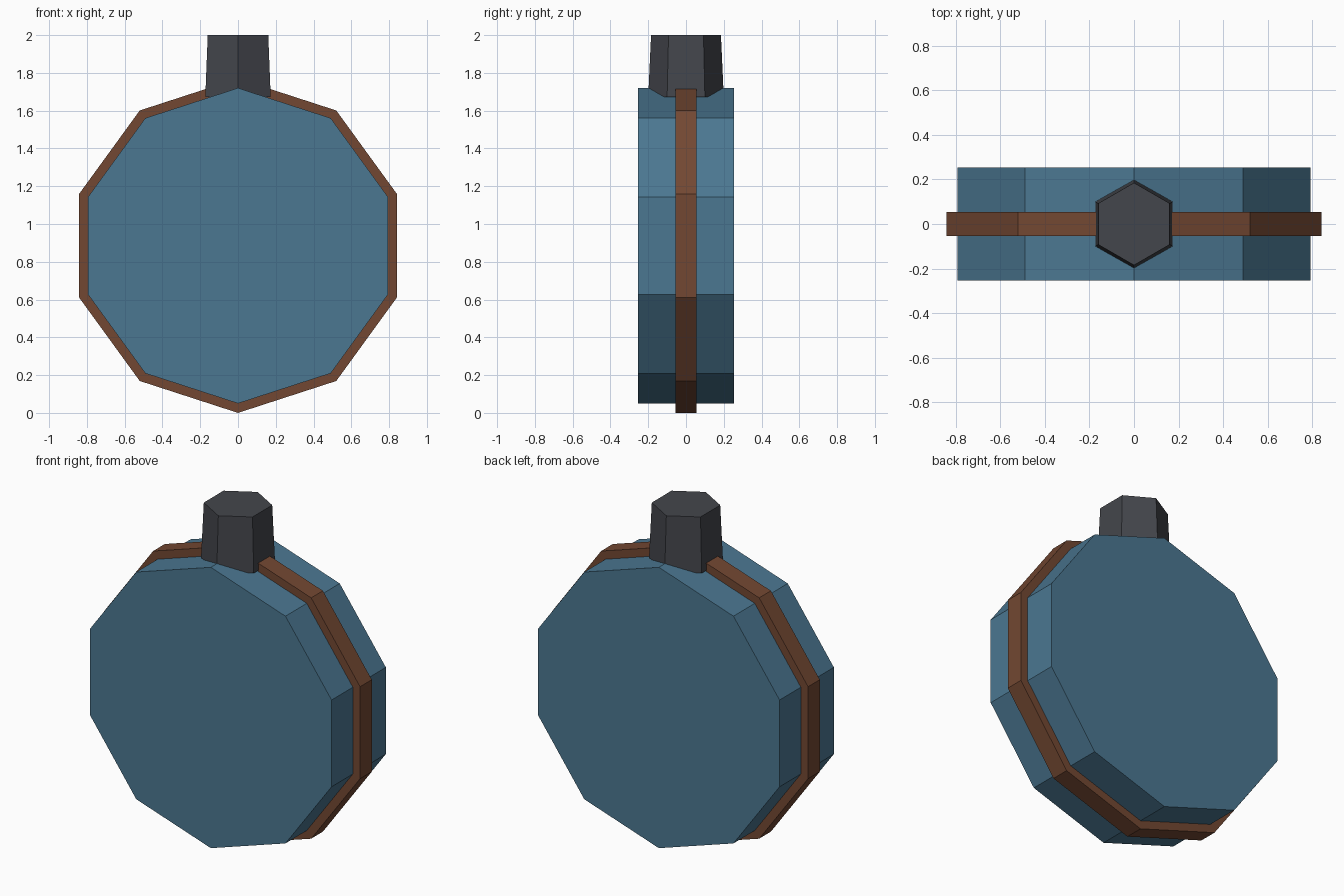
import bpy
import bmesh
from math import sin, cos, tau
from mathutils import Matrix

cube = bpy.data.objects.get("Cube")
if cube:
    bpy.data.objects.remove(cube, do_unlink=True)


def make_material(name, rgb):
    mat = bpy.data.materials.new(name)
    mat.use_nodes = True
    colour = (*rgb, 1)
    mat.diffuse_color = colour
    bsdf = mat.node_tree.nodes["Principled BSDF"]
    bsdf.inputs["Base Color"].default_value = colour
    bsdf.inputs["Roughness"].default_value = 0.8
    return mat


def prism(name, sides, r_low, r_high, low, high, mat, centre_z=0, lying=False):
    """Closed flat-sided prism with a corner on its +y axis, optionally laid along y."""
    bm = bmesh.new()
    rings = []
    for radius, z in ((r_low, low), (r_high, high)):
        rings.append([bm.verts.new((radius * sin(tau * i / sides),
                                    radius * cos(tau * i / sides), z))
                      for i in range(sides)])
    for ring in rings:
        bm.faces.new(ring)
    for i in range(sides):
        j = (i + 1) % sides
        bm.faces.new((rings[0][i], rings[0][j], rings[1][j], rings[1][i]))
    if lying:
        bm.transform(Matrix.Rotation(tau / 4, 4, "X"))
    bm.transform(Matrix.Translation((0, 0, centre_z)))
    bmesh.ops.recalc_face_normals(bm, faces=bm.faces[:])
    mesh = bpy.data.meshes.new(name)
    bm.to_mesh(mesh)
    bm.free()
    mesh.materials.append(mat)
    obj = bpy.data.objects.new(name, mesh)
    bpy.context.collection.objects.link(obj)
    return obj


blue = make_material("muted blue", (0.07, 0.185, 0.285))
brown = make_material("leather brown", (0.17, 0.064, 0.032))
grey = make_material("dark grey", (0.057, 0.061, 0.072))

# Round flask body with a strap around its rim
centre = 0.885
prism("flask_body", 10, 0.835, 0.835, -0.255, 0.255, blue, centre, lying=True)
prism("rim_strap", 10, 0.885, 0.885, -0.055, 0.055, brown, centre, lying=True)

# Tapered stopper on top
prism("stopper", 6, 0.2, 0.185, 1.672, 2.0, grey)
